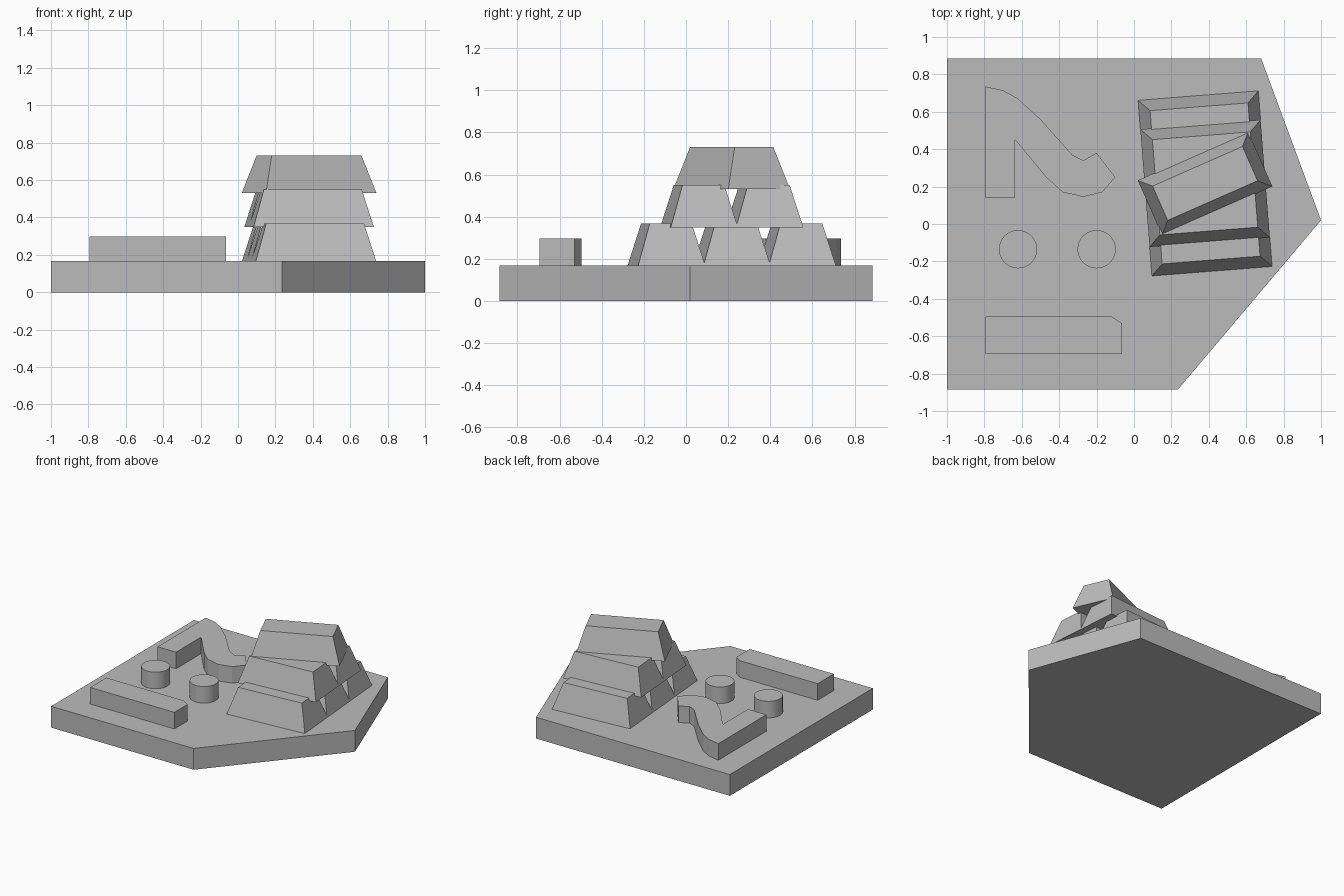
import bpy, bmesh, math
from mathutils import Matrix

cube = bpy.data.objects.get("Cube")
if cube:
    bpy.data.objects.remove(cube, do_unlink=True)

GREY = (0.5, 0.5, 0.5, 1)
mat = bpy.data.materials.new("plain_grey")
mat.use_nodes = True
mat.diffuse_color = GREY
mat.node_tree.nodes["Principled BSDF"].inputs["Base Color"].default_value = GREY

BASE_TOP, RELIEF_TOP = 0.167, 0.297


def finish(name, bm):
    bmesh.ops.recalc_face_normals(bm, faces=bm.faces[:])
    mesh = bpy.data.meshes.new(name)
    bm.to_mesh(mesh)
    bm.free()
    mesh.materials.append(mat)
    obj = bpy.data.objects.new(name, mesh)
    bpy.context.collection.objects.link(obj)
    return obj


def prism(name, outline, low, high):
    """Extrude a flat outline straight up."""
    bm = bmesh.new()
    face = bm.faces.new([bm.verts.new((x, y, low)) for x, y in outline])
    out = bmesh.ops.extrude_face_region(bm, geom=[face])
    for v in out["geom"]:
        if isinstance(v, bmesh.types.BMVert):
            v.co.z = high
    return finish(name, bm)


def ingot(name, offset, low, angle):
    """Tapered bar, shifted across the stack and turned about its centre."""
    length, width, height, inset = 0.645, 0.32, 0.2, 0.06
    bm = bmesh.new()
    bmesh.ops.create_cube(bm, size=1)
    for v in bm.verts:
        shrink = 2 * inset if v.co.z > 0 else 0
        v.co.x *= length - shrink
        v.co.y = v.co.y * (width - shrink) + offset
        v.co.z = (v.co.z + 0.5) * height
    obj = finish(name, bm)
    obj.matrix_world = (Matrix.Translation((0.38, 0.217, low))
                        @ Matrix.Rotation(math.radians(angle), 4, "Z"))


# Five-sided base slab
prism("base_slab", [(-1, -0.885), (0.235, -0.885), (1, 0.02),
                    (0.68, 0.885), (-1, 0.885)], 0, BASE_TOP)

# Raised straight bar with a clipped corner
prism("raised_bar", [(-0.795, -0.695), (-0.065, -0.695), (-0.065, -0.53),
                     (-0.12, -0.495), (-0.795, -0.495)], BASE_TOP, RELIEF_TOP)

# Raised bent ridge
prism("raised_ridge", [(-0.795, 0.14), (-0.635, 0.14), (-0.635, 0.45),
                       (-0.47, 0.25), (-0.38, 0.17), (-0.27, 0.145),
                       (-0.17, 0.17), (-0.10, 0.25), (-0.20, 0.38),
                       (-0.27, 0.34), (-0.33, 0.37), (-0.50, 0.56),
                       (-0.62, 0.67), (-0.70, 0.715), (-0.795, 0.735)],
      BASE_TOP, RELIEF_TOP)

# Two round studs
for side, x in (("right", -0.62), ("left", -0.2)):
    bm = bmesh.new()
    bmesh.ops.create_cone(bm, cap_ends=True, segments=40, radius1=0.102,
                          radius2=0.102, depth=RELIEF_TOP - BASE_TOP)
    bmesh.ops.translate(bm, verts=bm.verts,
                        vec=(x, -0.135, (BASE_TOP + RELIEF_TOP) / 2))
    stud = finish("round_stud_" + side, bm)
    bpy.ops.object.select_all(action="DESELECT")
    stud.select_set(True)
    bpy.context.view_layer.objects.active = stud
    bpy.ops.object.shade_smooth_by_angle(angle=math.radians(35))

# Stack of ingots: three, two, then one turned on top
for layer, (count, angle) in enumerate(((3, 4.5), (2, 4.5), (1, 23.8))):
    for i in range(count):
        offset = (i - (count - 1) / 2) * 0.311
        ingot(f"ingot_layer{layer + 1}_{i + 1}", offset,
              BASE_TOP + layer * 0.182, angle)
